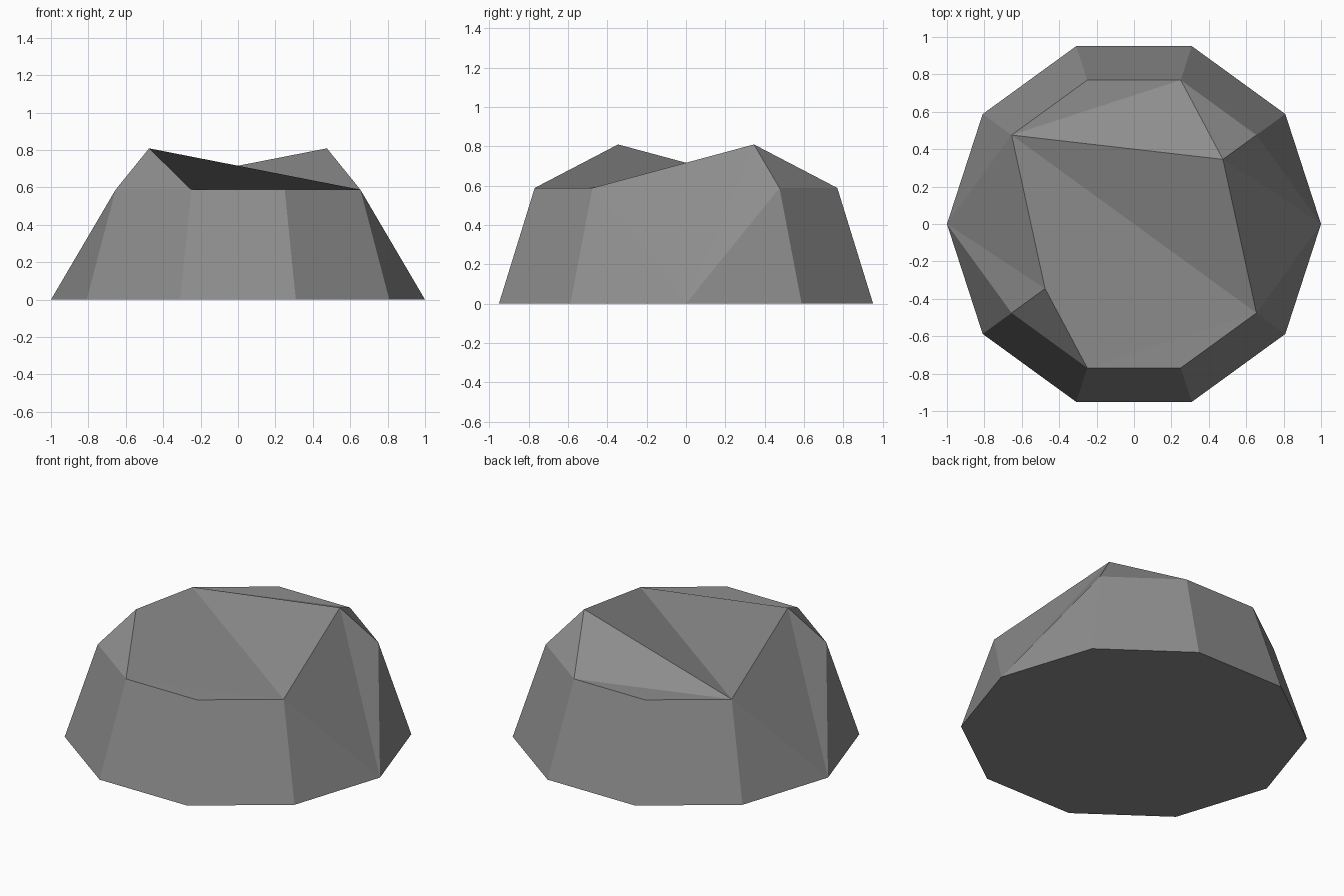
import bpy, bmesh
from math import cos, sin, radians

cube = bpy.data.objects.get("Cube")
if cube:
    bpy.data.objects.remove(cube, do_unlink=True)

# Single stone colour
stone = bpy.data.materials.new("stone_grey")
stone.use_nodes = True
grey = (0.27, 0.27, 0.27, 1)
stone.diffuse_color = grey
stone.node_tree.nodes["Principled BSDF"].inputs["Base Color"].default_value = grey

bm = bmesh.new()
SIDES = 10


def ring(latitude, steps):
    """Points of a ten-sided unit sphere at one latitude."""
    lat = radians(latitude)
    points = {}
    for k in steps:
        a = radians(36 * k)
        points[k] = bm.verts.new((cos(lat) * cos(a), cos(lat) * sin(a), sin(lat)))
    return points


# Ground outline, shoulder ring (chipped at both ends) and two peaks
rings = {
    "B": ring(0, range(SIDES)),
    "M": ring(36, [k for k in range(SIDES) if k % 5]),
    "T": ring(54, (1, 6)),
}


def face(names, turn=0):
    bm.faces.new([rings[n[0]][(int(n[1]) + turn) % SIDES] for n in names.split()])


# Flanks, repeated by a half turn
flanks = ("B9 B0 M9", "B0 T1 M9", "B0 M1 T1", "B0 B1 M1",
          "B1 B2 M2 M1", "B2 B3 M3 M2", "B3 B4 M4 M3",
          "T1 M1 M2", "M2 M3 M4")
for turn in (0, 5):
    for names in flanks:
        face(names, turn)

# Creased top and flat underside
face("T1 M2 M4")
face("T1 M4 M9")
face("T6 M7 M9 M4")
bm.faces.new([rings["B"][k] for k in reversed(range(SIDES))])

mesh = bpy.data.meshes.new("boulder")
bm.to_mesh(mesh)
bm.free()
mesh.materials.append(stone)
boulder = bpy.data.objects.new("boulder", mesh)
bpy.context.collection.objects.link(boulder)
